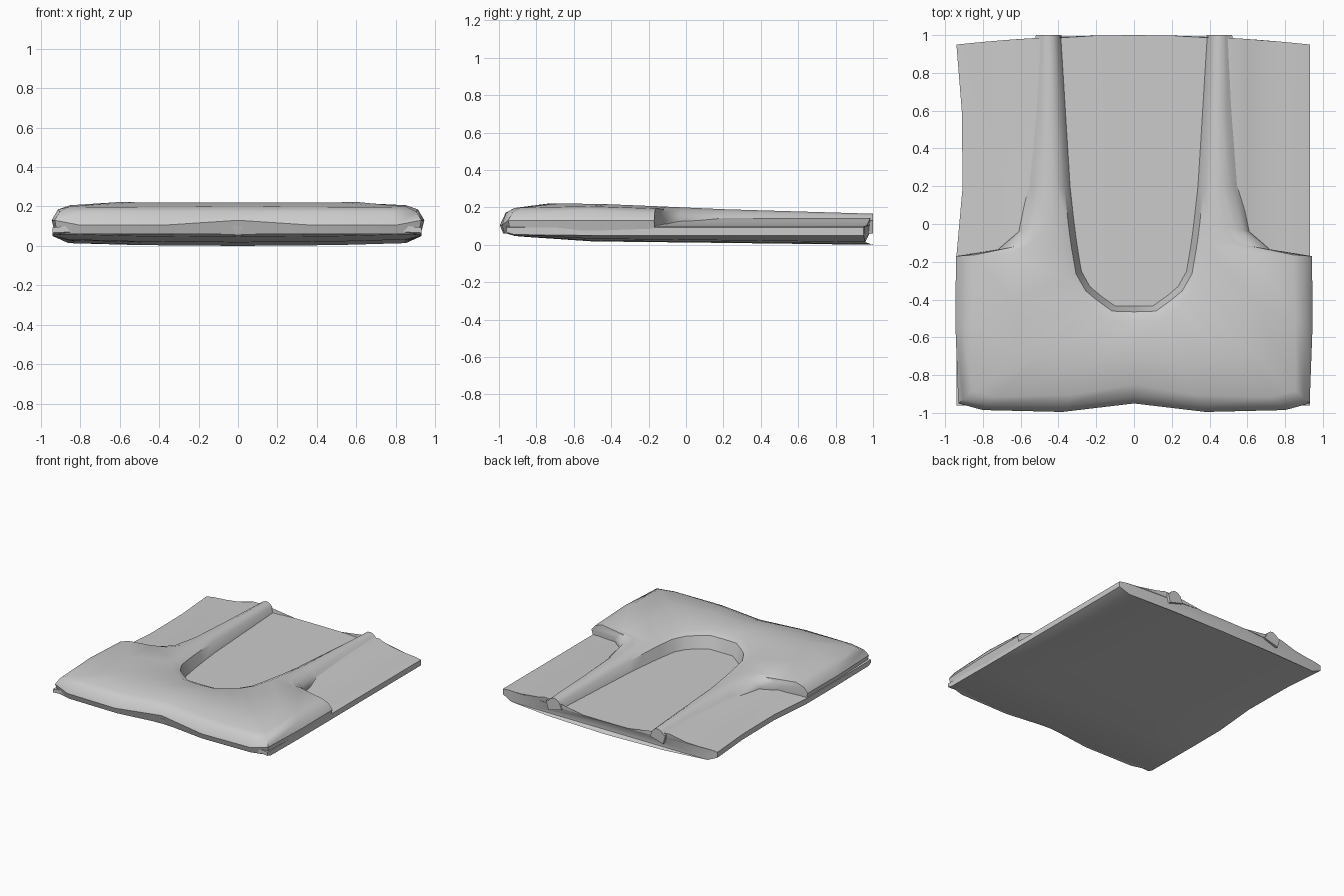
import bpy, bmesh, math
from mathutils import Vector

if "Cube" in bpy.data.objects:
    bpy.data.objects.remove(bpy.data.objects["Cube"])

grey = bpy.data.materials.new("plain grey")
grey.diffuse_color = (0.6, 0.6, 0.6, 1)
grey.use_nodes = True
grey.node_tree.nodes["Principled BSDF"].inputs["Base Color"].default_value = grey.diffuse_color


def lerp_table(t, v):
    for (a, za), (b, zb) in zip(t, t[1:]):
        if v <= b:
            return za + (zb - za) * max(0, (v - a) / (b - a))
    return t[-1][1]


def loft(name, rings, angle):
    """Skin closed rings in order and cap both ends."""
    bm = bmesh.new()
    vs = [[bm.verts.new(p) for p in r] for r in rings]
    n = len(vs[0])
    for a, b in zip(vs, vs[1:]):
        for i in range(n):
            j = (i + 1) % n
            bm.faces.new((a[i], a[j], b[j], b[i]))
    bm.faces.new(vs[0])
    bm.faces.new(vs[-1])
    bmesh.ops.triangulate(bm, faces=[f for f in bm.faces if len(f.verts) > 4])
    bmesh.ops.recalc_face_normals(bm, faces=bm.faces)
    me = bpy.data.meshes.new(name)
    bm.to_mesh(me)
    bm.free()
    me.materials.append(grey)
    ob = bpy.data.objects.new(name, me)
    bpy.context.collection.objects.link(ob)
    bpy.ops.object.select_all(action='DESELECT')
    ob.select_set(True)
    bpy.context.view_layer.objects.active = ob
    bpy.ops.object.shade_smooth_by_angle(angle=math.radians(angle))


# Base tray: flat centre floor, side floors curving up to the ridges
UNDER = [(-0.97, 0.06), (-0.93, 0.045), (-0.5, 0.018), (0.2, 0.01), (1, 0.0)]
TOP = [(0.94, 0.093), (0.88, 0.1), (0.78, 0.103), (0.68, 0.112),
       (0.6, 0.128), (0.55, 0.143), (0.46, 0.14), (0.42, 0.097), (0.2, 0.1)]
LOW = [(0.94, 0.05), (0.86, 0.014), (0.5, 0.004)]
rings = []
for y in (-0.96, -0.92, -0.5, -0.17, 0.2, 0.6, 1.0):
    zb = lerp_table(UNDER, y)
    pinch = lerp_table([(-0.17, 1), (0.2, 0.965), (0.6, 0.97), (1, 1)], y)
    front = y < -0.9
    section = [(-x, z) for x, z in TOP] + [(0, 0.1)] + [(x, z) for x, z in TOP[::-1]]
    section += [(x, max(z, zb + 0.01) if x > 0.9 else z + zb) for x, z in LOW]
    section += [(0, zb)]
    section += [(-x, max(z, zb + 0.01) if x > 0.9 else z + zb) for x, z in LOW[::-1]]
    ring = []
    for x, z in section:
        yy = y
        if y == 1.0:
            yy -= 0.05 * (x / 0.94) ** 2
        elif front:
            yy += 0.03 * max(0, 1 - abs(x) / 0.4)
        sx = x * (pinch if x < 0 else 0.99)
        ring.append((sx, yy, z))
    rings.append(ring)
loft("base_tray", rings, 30)

# Raised body: U-shaped band, swept from the front centre to each ridge end
OUTER = [(0, -0.95), (0.38, -0.995), (0.8, -0.985), (0.93, -0.95), (0.945, -0.55),
         (0.943, -0.17), (0.72, -0.135), (0.61, -0.04), (0.56, 0.2),
         (0.535, 0.6), (0.52, 1.0)]
INNER = [(0, -0.43), (0.1, -0.43), (0.17, -0.38), (0.23, -0.33), (0.275, -0.25),
         (0.295, -0.13), (0.305, -0.06), (0.315, 0.02), (0.335, 0.2),
         (0.36, 0.6), (0.385, 1.0)]
CREST = [(-1, 0.205), (-0.7, 0.222), (-0.45, 0.218), (-0.2, 0.208),
         (0.2, 0.19), (1, 0.166)]


def body_ring(o, i, side):
    o, i = Vector(o), Vector(i)
    w = (i - o).length
    d = (i - o) / w
    mid_z = 0.105 if o.y < -0.96 else 0.13
    pts = []
    for dist, drop in ((0.02, None), (0, mid_z), (min(0.035, 0.12 * w), 0.035),
                       (min(0.1, 0.25 * w), 0.013), (0.45 * w, 0),
                       (w - min(0.09, 0.35 * w), 0.003),
                       (w - min(0.035, 0.15 * w), 0.025), (w, None)):
        p = o + d * dist
        if drop is None:
            z = 0.06 if dist < 0.03 else 0.09
        elif dist == 0:
            z = drop
        else:
            z = lerp_table(CREST, p.y) - drop
        pts.append((p.x * side, p.y, z))
    return pts


half = list(zip(OUTER, INNER))
rings = [body_ring(o, i, -1) for o, i in half[:0:-1]]
rings += [body_ring(o, i, 1) for o, i in half]
loft("raised_body", rings, 42)
